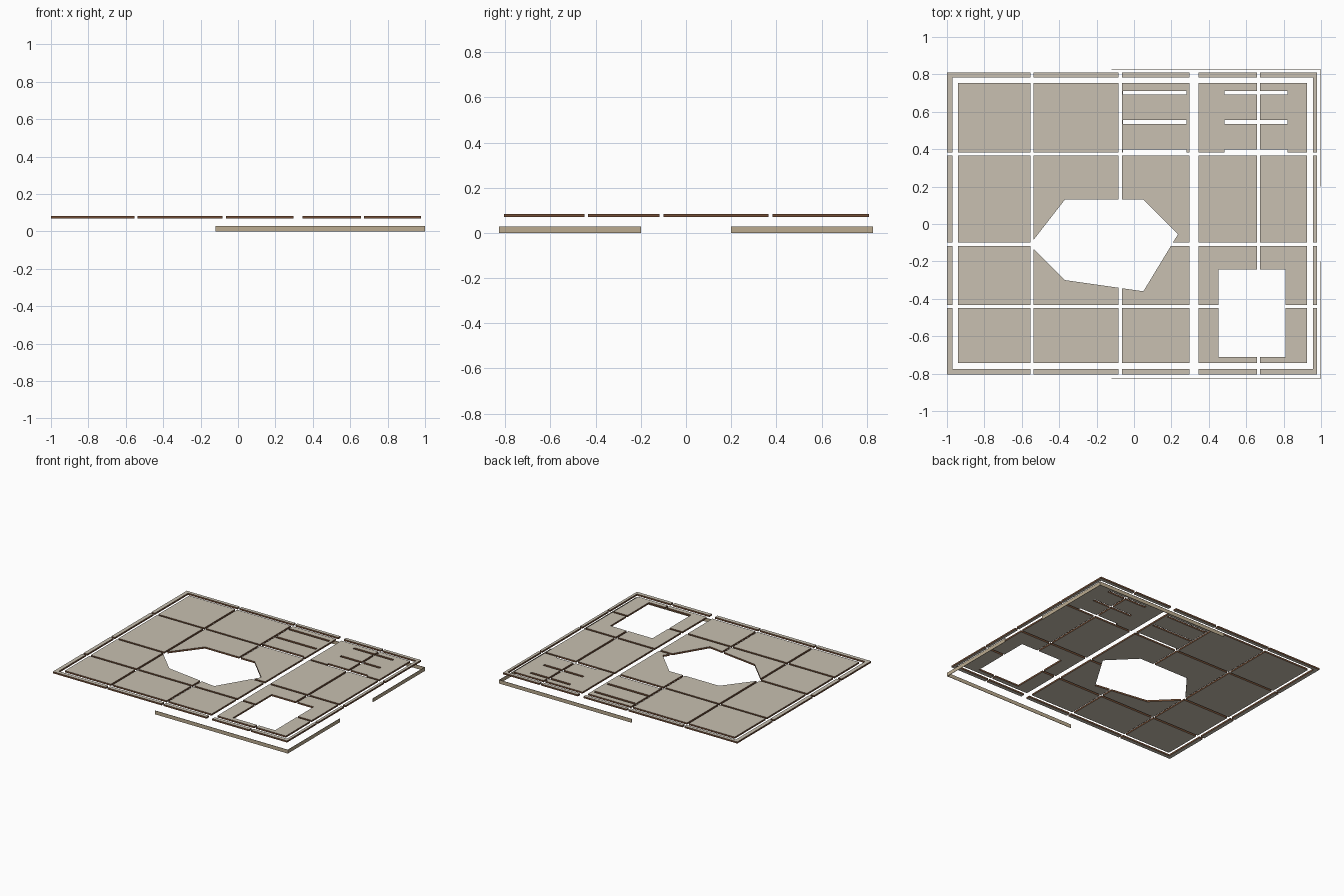
import bpy, bmesh
from mathutils import Vector

if "Cube" in bpy.data.objects:
    bpy.data.objects.remove(bpy.data.objects["Cube"])

Z0, Z1 = 0.07, 0.083


def material(name, rgb):
    m = bpy.data.materials.new(name)
    m.diffuse_color = (*rgb, 1)
    m.use_nodes = True
    m.node_tree.nodes["Principled BSDF"].inputs["Base Color"].default_value = m.diffuse_color
    return m


beige = material("beige stone", (0.58, 0.53, 0.44))
brown = material("brown edge", (0.17, 0.075, 0.035))
tan = material("tan strip", (0.50, 0.41, 0.28))

# Joint lines between the slabs, as (start, end)
X_GAPS = [(-0.553, -0.537), (-0.082, -0.065), (0.298, 0.346), (0.657, 0.673)]
Y_GAPS = [(-0.45, -0.433), (-0.117, -0.10), (0.366, 0.382)]
# Rectangles: x0, x1, y0, y1
OUTER = (-1.0, 0.978, -0.805, 0.81)
BORDER_IN = (-0.97, 0.957, -0.776, 0.784)
FIELD = (-0.94, 0.925, -0.744, 0.755)
HOLES = [(0.453, 0.81, -0.71, -0.243)]
for x0, x1 in ((-0.06, 0.28), (0.485, 0.82)):
    for y0, y1 in ((0.692, 0.712), (0.535, 0.555), (0.378, 0.398)):
        HOLES.append((x0, x1, y0, y1))
# Seven-sided opening, clockwise
POOL = [(-0.537, -0.085), (-0.37, 0.13), (0.05, 0.13), (0.235, -0.055),
        (0.05, -0.36), (-0.37, -0.30), (-0.537, -0.134)]


def inside(r, x, y):
    return r[0] < x < r[1] and r[2] < y < r[3]


def in_joint(x, y):
    return any(a < x < b for a, b in X_GAPS) or any(a < y < b for a, b in Y_GAPS)


def is_field(x, y):
    return inside(FIELD, x, y) and not in_joint(x, y) and not any(inside(h, x, y) for h in HOLES)


def is_border(x, y):
    return inside(OUTER, x, y) and not inside(BORDER_IN, x, y) and not in_joint(x, y)


def cut_pool(bm):
    edges = []
    for a, b in zip(POOL, POOL[1:] + POOL[:1]):
        d = Vector((b[0] - a[0], b[1] - a[1]))
        edges.append((Vector((*a, Z0)), Vector((-d.y, d.x, 0)).normalized()))
    for co, no in edges:
        faces = [f for f in bm.faces
                 if inside((-0.54, 0.3, -0.44, 0.37), *f.calc_center_median().xy)]
        geom = faces + list({e for f in faces for e in f.edges}) + list({v for f in faces for v in f.verts})
        bmesh.ops.bisect_plane(bm, geom=geom, dist=1e-5, plane_co=co, plane_no=no)
    gone = [f for f in bm.faces
            if all((f.calc_center_median() - co).dot(no) < 0 for co, no in edges)]
    bmesh.ops.delete(bm, geom=gone, context='FACES')


def slabs(name, keep, rects, pool=False):
    """Fill the kept cells of the layout, then thicken them."""
    xs = sorted({v for r in rects for v in r[:2]} | {v for g in X_GAPS for v in g})
    ys = sorted({v for r in rects for v in r[2:]} | {v for g in Y_GAPS for v in g})
    bm = bmesh.new()
    grid = [[bm.verts.new((x, y, Z0)) for y in ys] for x in xs]
    for i in range(len(xs) - 1):
        for j in range(len(ys) - 1):
            if keep((xs[i] + xs[i + 1]) / 2, (ys[j] + ys[j + 1]) / 2):
                bm.faces.new((grid[i][j], grid[i + 1][j], grid[i + 1][j + 1], grid[i][j + 1]))
    if pool:
        cut_pool(bm)
    bmesh.ops.delete(bm, geom=[v for v in bm.verts if not v.link_faces], context='VERTS')
    res = bmesh.ops.extrude_face_region(bm, geom=bm.faces[:], use_keep_orig=True)
    for v in res["geom"]:
        if isinstance(v, bmesh.types.BMVert):
            v.co.z = Z1
    bmesh.ops.recalc_face_normals(bm, faces=bm.faces[:])
    for f in bm.faces:                      # brown side walls
        f.material_index = 0 if abs(f.normal.z) > 0.5 else 1
    finish(name, bm, (beige, brown))


def finish(name, bm, mats):
    me = bpy.data.meshes.new(name)
    bm.to_mesh(me)
    bm.free()
    for m in mats:
        me.materials.append(m)
    bpy.context.collection.objects.link(bpy.data.objects.new(name, me))


def strip(name, x0, x1, y0, y1, z1=0.028):
    bm = bmesh.new()
    bmesh.ops.create_cube(bm, size=1)
    for v in bm.verts:
        v.co = (x0 if v.co.x < 0 else x1, y0 if v.co.y < 0 else y1, 0 if v.co.z < 0 else z1)
    finish(name, bm, (tan,))


# Paving
slabs("floor_slabs", is_field, [FIELD] + HOLES, pool=True)
slabs("border_slabs", is_border, [OUTER, BORDER_IN])

# Low strips around the right-hand end
T, W = 0.003, 0.827
strip("front_strip", -0.12, 1, -W, -W + T)
strip("back_strip", -0.12, 1, W - T, W)
strip("right_front_strip", 1 - T, 1, -W + T, -0.2)
strip("right_back_strip", 1 - T, 1, 0.2, W - T)
